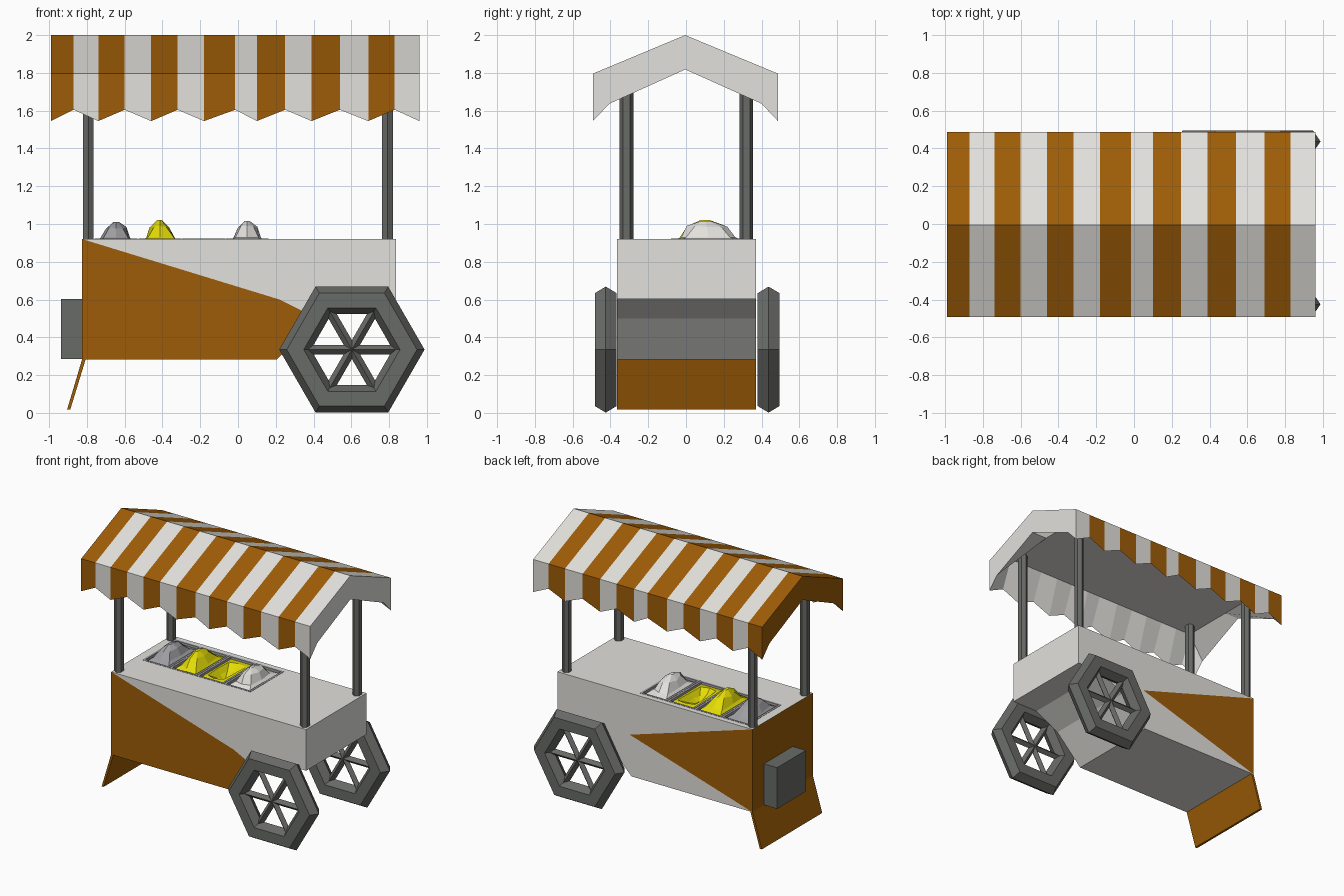
import bpy, bmesh, random
from math import sin, cos, pi
from mathutils import Vector, Matrix

random.seed(4)
if "Cube" in bpy.data.objects:
    bpy.data.objects.remove(bpy.data.objects["Cube"], do_unlink=True)


def material(name, r, g, b):
    m = bpy.data.materials.new(name)
    m.use_nodes = True
    m.diffuse_color = (r, g, b, 1)
    m.node_tree.nodes["Principled BSDF"].inputs["Base Color"].default_value = (r, g, b, 1)
    return m


WHITE = material("off_white", 0.76, 0.75, 0.715)
ORANGE = material("burnt_orange", 0.34, 0.107, 0.002)
DARK = material("dark_grey", 0.14, 0.145, 0.135)
STEEL = material("steel_grey", 0.35, 0.35, 0.37)
YELLOW = material("yellow", 0.78, 0.72, 0.002)


def finish(name, bm, *mats):
    bmesh.ops.recalc_face_normals(bm, faces=bm.faces[:])
    mesh = bpy.data.meshes.new(name)
    bm.to_mesh(mesh)
    bm.free()
    for m in mats:
        mesh.materials.append(m)
    ob = bpy.data.objects.new(name, mesh)
    bpy.context.collection.objects.link(ob)
    return ob


def box(name, lo, hi, mat):
    lo, hi = Vector(lo), Vector(hi)
    bm = bmesh.new()
    size = Matrix.Diagonal((*(hi - lo), 1))
    bmesh.ops.create_cube(bm, size=1, matrix=Matrix.Translation((lo + hi) / 2) @ size)
    return finish(name, bm, mat)


def loft(bm, rings, closed, rule=lambda segment, side: 0):
    """Skin a row of equal rings; rule gives the material of each face."""
    loops = [[bm.verts.new(p) for p in ring] for ring in rings]
    n = len(loops[0])
    for i in range(len(loops) - (not closed)):
        a, b = loops[i], loops[(i + 1) % len(loops)]
        for j in range(n):
            k = (j + 1) % n
            bm.faces.new((a[j], a[k], b[k], b[j])).material_index = rule(i, j)
    return loops


# Cart body: side profile with a wheel notch, painted front panel and back triangle
FRONT, BACK, TOP = -0.365, 0.37, 0.92
profile = dict(A=(-0.825, TOP), B=(0.836, TOP), C=(0.836, 0.603), D=(0.62, 0.603),
               E=(0.42, 0.50), F=(0.205, 0.283), G=(-0.825, 0.283), H=(0.22, 0.60))
bm = bmesh.new()
front = {k: bm.verts.new((x, FRONT, z)) for k, (x, z) in profile.items()}
back = {k: bm.verts.new((x, BACK, z)) for k, (x, z) in profile.items()}
for side, keys, paint in ((front, "AGFEH", 1), (front, "AHEDCB", 0),
                          (back, "AGH", 1), (back, "GFEH", 0), (back, "AHEDCB", 0)):
    bm.faces.new([side[k] for k in keys]).material_index = paint
outline = "ABCDEFG"
for k, m in zip(outline, outline[1:] + "A"):
    bm.faces.new((front[k], front[m], back[m], back[k])).material_index = int(k == "G")
body = finish("cart_body", bm, WHITE, ORANGE)

# Food trays sunk into the counter, each with a faceted heap (negative height: scooped hollow)
TRAY_Y, HALF_X, HALF_Y = 0.125, 0.114, 0.205
foods = (("grey_heap", STEEL, 0.09), ("yellow_heap", YELLOW, 0.1),
         ("yellow_hollow", YELLOW, -0.07), ("white_heap", WHITE, 0.095))
# Each step: ring size, squareness and rise
heap_steps = ((1, 1.4, -0.012), (0.86, 1.2, 0.1), (0.55, 1, 0.75), (0.15, 1, 1))
for i, (name, mat, height) in enumerate(foods):
    x = -0.645 + 0.231 * i
    cutter = box("tray_cutter", (x - 0.104, TRAY_Y - 0.195, TOP - 0.12),
                 (x + 0.104, TRAY_Y + 0.195, TOP + 0.1), WHITE)
    cutter.hide_render = True
    cut = body.modifiers.new("tray_hole", "BOOLEAN")
    cut.operation, cut.solver, cut.object = "DIFFERENCE", "EXACT", cutter
    bpy.context.view_layer.objects.active = body
    bpy.ops.object.modifier_apply(modifier=cut.name)
    bpy.data.objects.remove(cutter, do_unlink=True)

    rings = []
    for shrink, z in ((0, TOP), (0, TOP + 0.002), (0.016, TOP + 0.002), (0.019, TOP - 0.1)):
        dx, dy = HALF_X - shrink, HALF_Y - shrink
        rings.append([(x + sx * dx, TRAY_Y + sy * dy, z)
                      for sx, sy in ((-1, -1), (1, -1), (1, 1), (-1, 1))])
    bm = bmesh.new()
    bm.faces.new(loft(bm, rings, False)[-1])
    finish("tray_%d" % (i + 1), bm, STEEL)

    rings = []
    for step, (scale, square, rise) in enumerate(heap_steps):
        ring = []
        for a in range(8):
            px, py = [max(-1, min(1, square * f(a * pi / 4))) for f in (cos, sin)]
            wobble = scale * (random.uniform(0.85, 1.08) if step else 1)
            lift = rise * (random.uniform(0.8, 1) if step in (1, 2) else 1)
            ring.append((x + 0.094 * wobble * px,
                         TRAY_Y - 0.007 * step + 0.184 * wobble * py,
                         TOP + (lift * height if step else rise)))
        rings.append(ring)
    bm = bmesh.new()
    bm.faces.new(loft(bm, rings, False)[-1])
    heap = finish(name, bm, mat)
    if heap.data.polygons[-1].normal.z < 0:
        heap.data.flip_normals()

# Prop flap and end box
bm = bmesh.new()
section = ((-0.825, 0.285), (-0.807, 0.283), (-0.888, 0.018), (-0.905, 0.018))
ends = loft(bm, [[(x, y, z) for x, z in section] for y in (FRONT, BACK)], False)
for end in ends:
    bm.faces.new(end)
finish("prop_flap", bm, ORANGE)
box("end_box", (-0.937, -0.12, 0.285), (-0.82, 0.23, 0.602), DARK)

# Six-sided canopy posts
for x, end in ((-0.793, "right"), (0.791, "left")):
    for y, side in ((-0.315, "front"), (0.32, "back")):
        bm = bmesh.new()
        ring = [(x + 0.033 * sin(a * pi / 3), y + 0.036 * cos(a * pi / 3)) for a in range(6)]
        for cap in loft(bm, [[(*p, z) for p in ring] for z in (TOP, 1.825)], False):
            bm.faces.new(cap)
        finish("post_%s_%s" % (side, end), bm, DARK)

# Striped canopy: zigzag valance, gable ends and a flat ceiling hollowed between them
stripe_edges = (-0.99, -0.87, -0.74, -0.60, -0.46, -0.32, -0.18, -0.015,
                0.10, 0.25, 0.39, 0.54, 0.69, 0.83, 0.96)
rings = []
for i, x in enumerate(stripe_edges):
    low = 1.605 if i % 2 else 1.545
    inner = 1.637 if x in (stripe_edges[0], stripe_edges[-1]) else 1.818
    section = ((-0.493, low), (-0.493, 1.796), (-0.004, 2), (0.487, 1.796),
               (0.487, low), (0.40, inner), (-0.004, 1.818), (-0.405, inner))
    rings.append([(x, y, z) for y, z in section])
bm = bmesh.new()
loops = loft(bm, rings, False, lambda i, j: int(j < 4 and i % 2 == 0))
bm.faces.new(loops[0]).material_index = 1
bm.faces.new(loops[-1])
finish("canopy", bm, WHITE, ORANGE)

# Hexagonal wheels with pointed rims and three crossing bars as spokes
rim = ((0.385, 0), (0.345, 0.058), (0.255, 0.058), (0.217, 0), (0.255, -0.058), (0.345, -0.058))
for y, side in ((-0.425, "front"), (0.437, "back")):
    centre = Vector((0.603, y, 0.335))
    bm = bmesh.new()
    loft(bm, [[centre + Vector((r * cos(a), w, r * sin(a))) for r, w in rim]
              for a in (k * pi / 3 for k in range(6))], True)
    finish("wheel_rim_" + side, bm, DARK)
    bm = bmesh.new()
    for k in range(3):
        turn = Matrix.Rotation(k * pi / 3, 4, "Y") @ Matrix.Rotation(pi / 2, 4, "Y")
        bmesh.ops.create_cone(bm, cap_ends=True, segments=4, radius1=0.025, radius2=0.025,
                              depth=0.48, matrix=Matrix.Translation(centre) @ turn)
    finish("wheel_spokes_" + side, bm, DARK)
